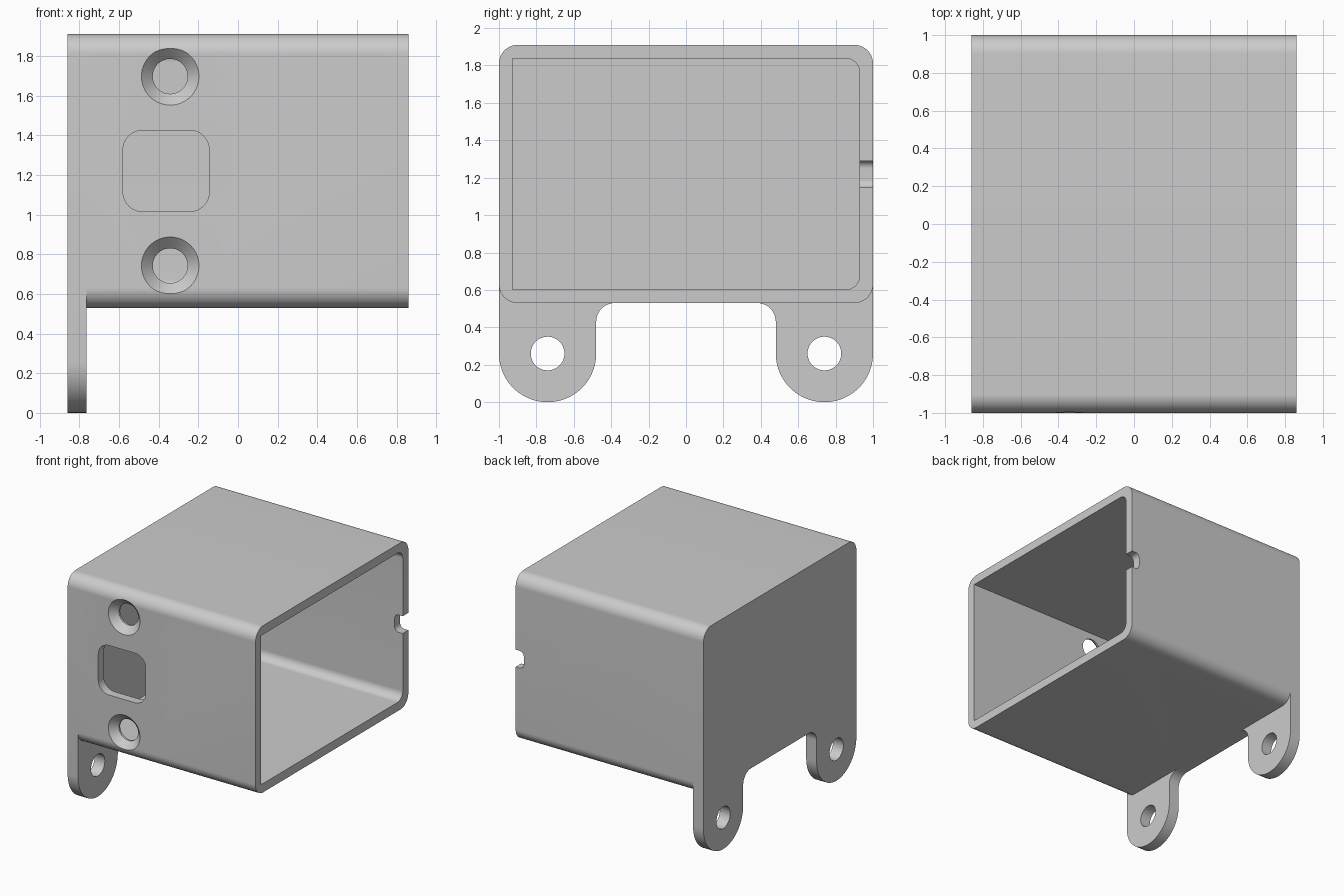
import bpy, bmesh, math
from mathutils import Matrix, Vector

if "Cube" in bpy.data.objects:
    bpy.data.objects.remove(bpy.data.objects["Cube"], do_unlink=True)

grey = bpy.data.materials.new("plain grey")
grey.use_nodes = True
grey.diffuse_color = (0.6, 0.6, 0.6, 1)
grey.node_tree.nodes["Principled BSDF"].inputs["Base Color"].default_value = (0.6, 0.6, 0.6, 1)

BACK, FLOOR, OPEN = -0.86, -0.765, 0.86   # closed end, inner floor, open end
LOW, HIGH, WALL = 0.53, 1.91, 0.073


def rounded(corners, segs=20):
    """Outline from (u, v, radius) corners, each replaced by a tangent arc."""
    pts = []
    for i, (u, v, r) in enumerate(corners):
        p = Vector((u, v))
        if r == 0:
            pts.append(p)
            continue
        a = (Vector(corners[i - 1][:2]) - p).normalized()
        b = (Vector(corners[(i + 1) % len(corners)][:2]) - p).normalized()
        half = a.angle(b) / 2
        centre = p + (a + b).normalized() * r / math.sin(half)
        start = p + a * r / math.tan(half) - centre
        end = p + b * r / math.tan(half) - centre
        sweep = start.angle_signed(end)
        for k in range(segs + 1):
            pts.append(centre + Matrix.Rotation(-sweep * k / segs, 2) @ start)
    return pts


def add_object(name, bm):
    bmesh.ops.remove_doubles(bm, verts=bm.verts, dist=1e-5)
    bmesh.ops.recalc_face_normals(bm, faces=bm.faces)
    mesh = bpy.data.meshes.new(name)
    bm.to_mesh(mesh)
    bm.free()
    mesh.materials.append(grey)
    ob = bpy.data.objects.new(name, mesh)
    bpy.context.collection.objects.link(ob)
    return ob


def prism(name, outline, start, end, axis="x"):
    """Extrude a (y, z) outline along x, or an (x, z) outline along y."""
    bm = bmesh.new()
    place = (lambda p: (start, p.x, p.y)) if axis == "x" else (lambda p: (p.x, start, p.y))
    face = bm.faces.new([bm.verts.new(place(p)) for p in outline])
    new = bmesh.ops.extrude_face_region(bm, geom=[face])["geom"]
    move = Vector((end - start, 0, 0)) if axis == "x" else Vector((0, end - start, 0))
    bmesh.ops.translate(bm, vec=move, verts=[g for g in new if isinstance(g, bmesh.types.BMVert)])
    return add_object(name, bm)


def box_outline(u0, u1, v0, v1, radii):
    return rounded([(u0, v0, radii[0]), (u1, v0, radii[1]), (u1, v1, radii[2]), (u0, v1, radii[3])])


def circle(u, v, r, n=64):
    return [Vector((u + r * math.cos(math.tau * i / n), v + r * math.sin(math.tau * i / n)))
            for i in range(n)]


def countersink(name, x, z):
    """Revolved cutter: wide mouth, cone, then a straight bore."""
    bm = bmesh.new()
    profile = [(-1.2, 0.145), (-1, 0.145), (-0.943, 0.088), (-0.8, 0.088)]
    rings = [[bm.verts.new((p.x, y, p.y)) for p in circle(x, z, r)] for y, r in profile]
    for a, b in zip(rings, rings[1:]):
        for i in range(len(a)):
            j = (i + 1) % len(a)
            bm.faces.new((a[i], a[j], b[j], b[i]))
    bm.faces.new(rings[0])
    bm.faces.new(rings[-1])
    return add_object(name, bm)


def combine(target, other, operation):
    mod = target.modifiers.new(other.name, "BOOLEAN")
    mod.operation, mod.object, mod.solver = operation, other, "EXACT"
    bpy.context.view_layer.objects.active = target
    bpy.ops.object.modifier_apply(modifier=mod.name)
    bpy.data.objects.remove(other, do_unlink=True)


# Sleeve with a rounded outside; the cavity is rounded at the rear only
enclosure = prism("enclosure", box_outline(-1, 1, LOW, HIGH, [0.1] * 4), FLOOR, OPEN)
cavity = prism("cavity", box_outline(-1 + WALL, 1 - WALL, LOW + WALL, HIGH - WALL,
                                     (0, 0.07, 0.07, 0)), FLOOR - 0.05, OPEN + 0.1)
combine(enclosure, cavity, "DIFFERENCE")

# End plate with two rounded mounting ears
half = [(0.48, LOW, 0.1), (0.48, 0, 0.2599), (1, 0, 0.2599), (1, HIGH, 0.1)]
outline = rounded(half + [(-y, z, r) for y, z, r in reversed(half)])
plate = prism("end_plate", outline, BACK, FLOOR)
for side in (-1, 1):
    combine(plate, prism("ear_hole", circle(side * 0.74, 0.26, 0.09), BACK - 0.1, FLOOR + 0.1),
            "DIFFERENCE")
combine(enclosure, plate, "UNION")

# Front openings: two countersunk holes and a rounded window
for z in (0.742, 1.697):
    combine(enclosure, countersink("screw_hole", -0.342, z), "DIFFERENCE")
window = box_outline(-0.58, -0.145, 1.015, 1.425, [0.1] * 4)
combine(enclosure, prism("window", window, -1.1, -0.8, "y"), "DIFFERENCE")

# Cable notch in the rear wall at the open end
notch = box_outline(OPEN - 0.075, OPEN + 0.1, 1.147, 1.29, (0.04, 0, 0, 0.04))
combine(enclosure, prism("notch", notch, 0.8, 1.1, "y"), "DIFFERENCE")

bpy.ops.object.select_all(action="DESELECT")
enclosure.select_set(True)
bpy.context.view_layer.objects.active = enclosure
bpy.ops.object.shade_smooth_by_angle(angle=math.radians(30))
